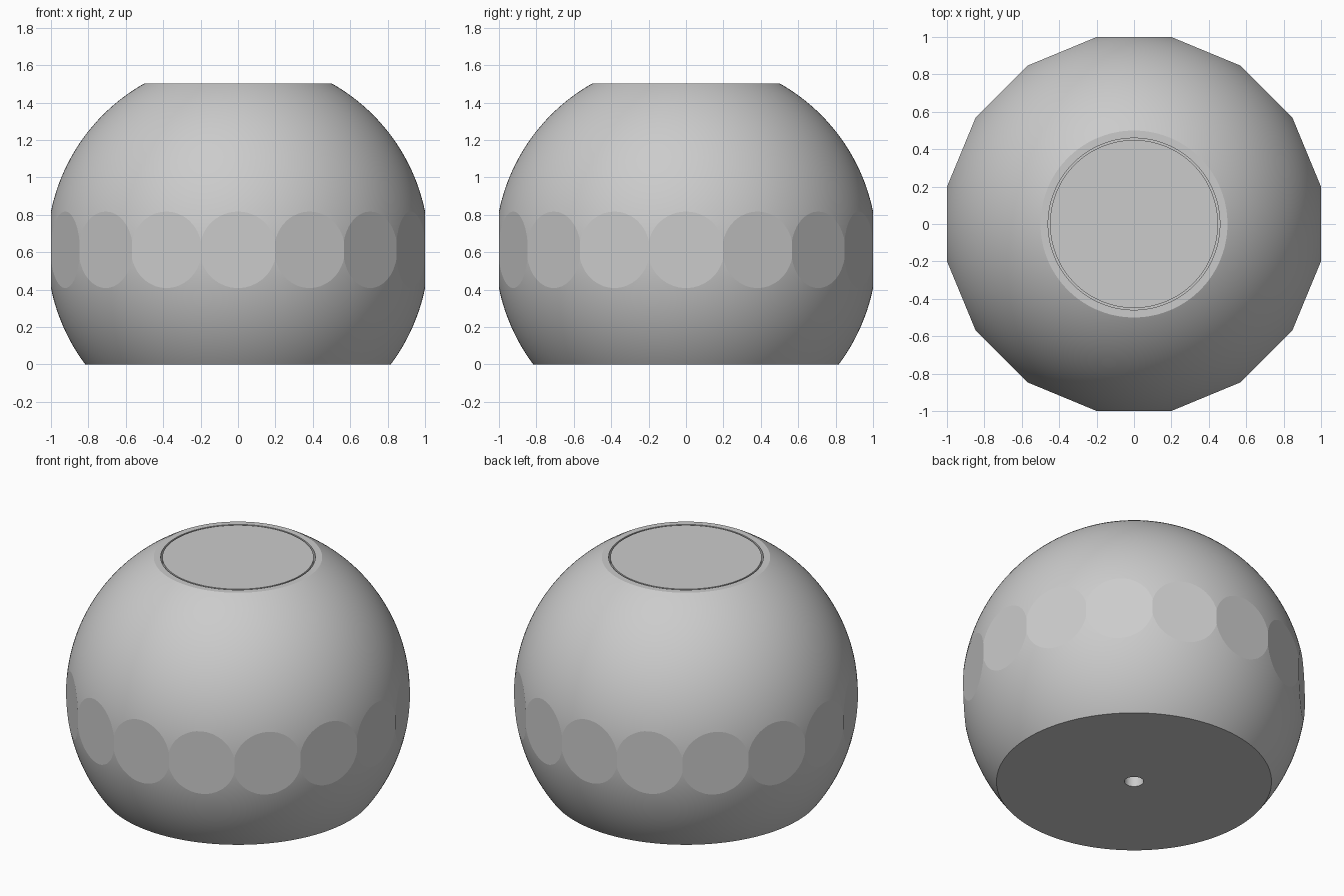
import bpy, bmesh, math
from mathutils import Vector

if "Cube" in bpy.data.objects:
    bpy.data.objects.remove(bpy.data.objects["Cube"])

R, CZ, TOP = 1.0208, 0.613, 1.503


def activate(ob):
    bpy.ops.object.select_all(action='DESELECT')
    ob.select_set(True)
    bpy.context.view_layer.objects.active = ob


def smooth(ob, deg):
    activate(ob)
    bpy.ops.object.shade_smooth_by_angle(angle=math.radians(deg))


def cylinder(name, r, z0, z1):
    bpy.ops.mesh.primitive_cylinder_add(vertices=128, radius=r, depth=z1 - z0,
                                        location=(0, 0, (z0 + z1) / 2))
    ob = bpy.context.object
    ob.name = name
    return ob


def cut_plane(bm, co, no):
    # slice off everything beyond the plane and cap the opening
    res = bmesh.ops.bisect_plane(bm, geom=bm.verts[:] + bm.edges[:] + bm.faces[:], dist=1e-6,
                                 plane_co=co, plane_no=no, clear_outer=True)
    edges = [e for e in res['geom_cut']
             if isinstance(e, bmesh.types.BMEdge) and e.is_boundary]
    bmesh.ops.holes_fill(bm, edges=edges, sides=0)


# body: sphere with flat top and base and sixteen flats around the belly
bm = bmesh.new()
bmesh.ops.create_uvsphere(bm, u_segments=192, v_segments=96, radius=R)
bmesh.ops.translate(bm, verts=bm.verts[:], vec=(0, 0, CZ))
cut_plane(bm, Vector((0, 0, TOP)), Vector((0, 0, 1)))
cut_plane(bm, Vector((0, 0, 0)), Vector((0, 0, -1)))
for i in range(16):
    a = i * math.tau / 16
    n = Vector((math.cos(a), math.sin(a), 0))
    cut_plane(bm, n, n)
bmesh.ops.recalc_face_normals(bm, faces=bm.faces[:])
mesh = bpy.data.meshes.new("body")
bm.to_mesh(mesh)
bm.free()
body = bpy.data.objects.new("body", mesh)
bpy.context.collection.objects.link(body)

# inner pocket under the lid, and the small hole through the base
for name, r, z0, z1 in (("pocket_cutter", 0.459, 0.12, 1.7),
                        ("base_hole_cutter", 0.057, -0.2, 0.3)):
    cutter = cylinder(name, r, z0, z1)
    cutter.hide_render = True
    mod = body.modifiers.new(name, 'BOOLEAN')
    mod.operation = 'DIFFERENCE'
    mod.solver = 'EXACT'
    mod.object = cutter
    activate(body)
    bpy.ops.object.modifier_apply(modifier=mod.name)
    bpy.data.objects.remove(cutter)
smooth(body, 7)

# lid: flush disc with a thin gap around it
lid = cylinder("lid", 0.449, TOP - 0.1, TOP)
smooth(lid, 30)
